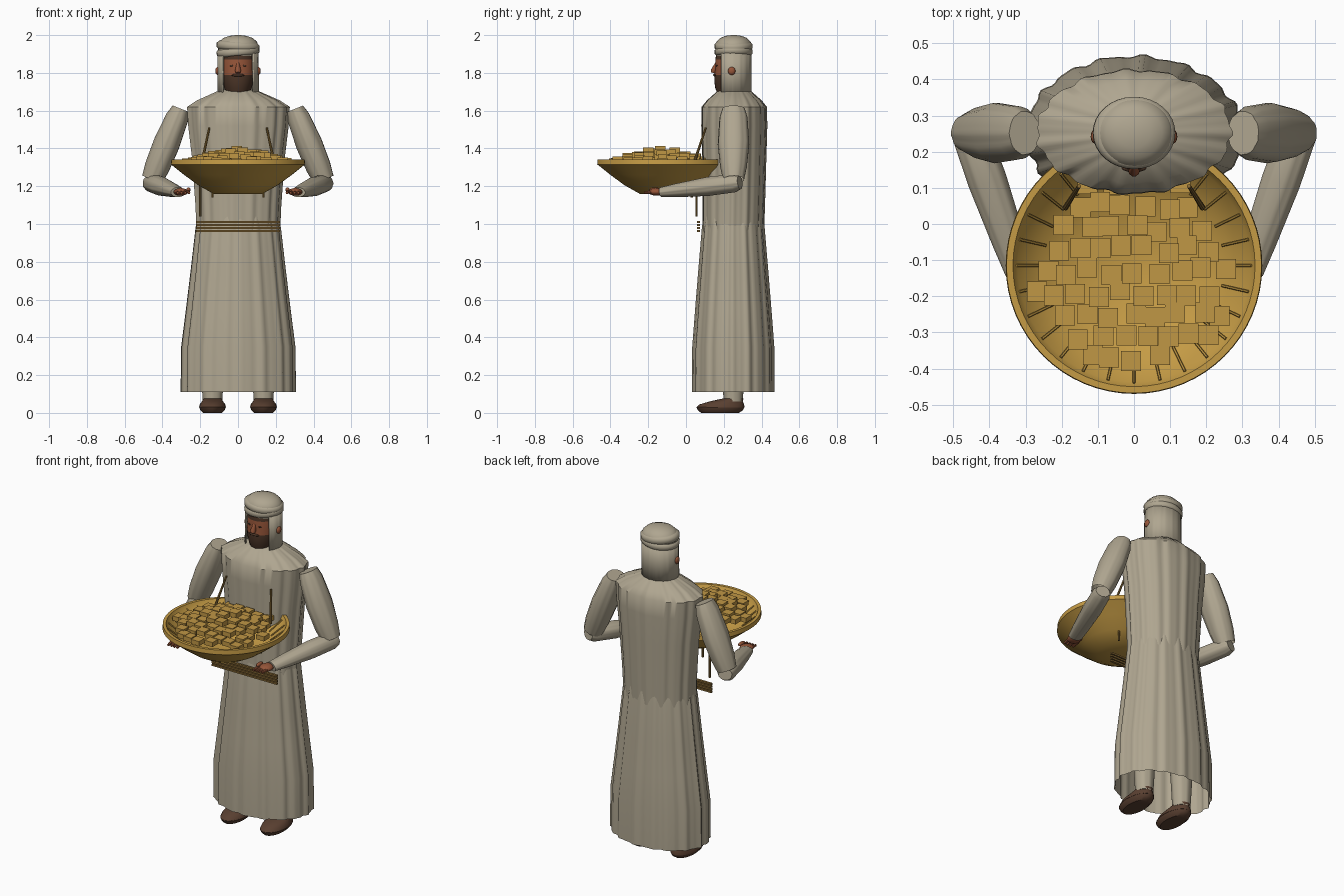
import bpy, bmesh, math, random
from mathutils import Vector, Matrix

if "Cube" in bpy.data.objects:
    bpy.data.objects.remove(bpy.data.objects["Cube"])
random.seed(4)


def material(name, rgb):
    m = bpy.data.materials.new(name)
    m.use_nodes = True
    m.diffuse_color = (*rgb, 1)
    m.node_tree.nodes["Principled BSDF"].inputs["Base Color"].default_value = (*rgb, 1)
    return m


CLOTH = material("pale linen", (0.43, 0.38, 0.28))
GOLD = material("golden tray", (0.56, 0.33, 0.06))
SWEET = material("golden sweets", (0.53, 0.31, 0.06))
WOOD = material("brown cord", (0.24, 0.14, 0.035))
SKIN = material("warm skin", (0.30, 0.09, 0.04))
HAIR = material("dark hair", (0.07, 0.035, 0.02))
SHOE = material("shoe leather", (0.10, 0.05, 0.03))


def finish(name, bm, mats, angle=40, matrix=None):
    if matrix:
        bm.transform(matrix)
    bmesh.ops.recalc_face_normals(bm, faces=bm.faces)
    me = bpy.data.meshes.new(name)
    bm.to_mesh(me)
    bm.free()
    ob = bpy.data.objects.new(name, me)
    bpy.context.collection.objects.link(ob)
    for m in mats if isinstance(mats, list) else [mats]:
        me.materials.append(m)
    if angle:
        bpy.context.view_layer.objects.active = ob
        bpy.ops.object.select_all(action='DESELECT')
        ob.select_set(True)
        bpy.ops.object.shade_smooth_by_angle(angle=math.radians(angle))
    return ob


def loft(name, rings, mat, n=24, amp=0, folds=(17, 29), caps="both",
         arc=(0, math.tau), matrix=None, angle=40, rule=None):
    """Join elliptical rings given as (z, rx, ry, cy), with optional cloth folds."""
    bm = bmesh.new()
    closed = arc[1] - arc[0] > 6.2
    count = n if closed else n + 1
    rows = []
    for z, rx, ry, cy in rings:
        row = []
        for i in range(count):
            t = arc[0] + (arc[1] - arc[0]) * i / n
            f = 1 + amp * (math.cos(folds[0] * t) + 0.6 * math.cos(folds[1] * t + 1))
            row.append(bm.verts.new((rx * f * math.cos(t), cy + ry * f * math.sin(t), z)))
        rows.append(row)
    for a, b in zip(rows, rows[1:]):
        for i in range(n):
            j = (i + 1) % count
            bm.faces.new((a[i], a[j], b[j], b[i]))
    if caps in ("both", "start"):
        bm.faces.new(rows[0])
    if caps in ("both", "end"):
        bm.faces.new(rows[-1])
    if rule:
        for f in bm.faces:
            f.material_index = rule(f.calc_center_median())
    return finish(name, bm, mat, angle, matrix)


def ball(name, loc, size, mat, rot=None, seg=20):
    bm = bmesh.new()
    bmesh.ops.create_uvsphere(bm, u_segments=seg, v_segments=seg // 2, radius=1)
    mx = Matrix.Translation(loc) @ (rot or Matrix()) @ Matrix.Diagonal((*size, 1))
    return finish(name, bm, mat, 60, mx)


def along(a, b):
    """Matrix carrying local z (0..1) onto the line from a to b, and its length."""
    a, b = Vector(a), Vector(b)
    return Matrix.Translation(a) @ (b - a).to_track_quat('Z', 'Y').to_matrix().to_4x4(), (b - a).length


def rod(name, a, b, r, mat, tip=1, n=8):
    mx, d = along(a, b)
    return loft(name, [(0, r, r, 0), (d, r * tip, r * tip, 0)], mat, n, matrix=mx)


def boxes(name, items, mat):
    bm = bmesh.new()
    for loc, size in items:
        mx = Matrix.Translation(loc) @ Matrix.Diagonal((*size, 1))
        bmesh.ops.create_cube(bm, size=1, matrix=mx)
    return finish(name, bm, mat, 0)


# Robe: flared skirt and upper tunic
loft("robe_skirt", [(0.11, 0.30, 0.215, 0.25), (0.35, 0.297, 0.213, 0.25), (0.55, 0.272, 0.198, 0.25),
                    (0.75, 0.248, 0.182, 0.25), (0.98, 0.222, 0.163, 0.25), (1.04, 0.21, 0.155, 0.25)],
     CLOTH, 120, 0.018, caps="none")
loft("robe_tunic", [(0.96, 0.218, 0.160, 0.25), (1.1, 0.224, 0.163, 0.252), (1.35, 0.242, 0.167, 0.255),
                    (1.52, 0.262, 0.172, 0.255), (1.62, 0.268, 0.170, 0.255), (1.655, 0.215, 0.142, 0.255),
                    (1.70, 0.115, 0.092, 0.255), (1.715, 0.06, 0.05, 0.255)],
     CLOTH, 120, 0.018, (15, 26), caps="end")

# Face with beard and hairline split by height
loft("head", [(1.68, 0.06, 0.07, 0.24), (1.72, 0.072, 0.083, 0.238), (1.755, 0.082, 0.088, 0.238),
              (1.79, 0.086, 0.088, 0.238), (1.83, 0.087, 0.084, 0.24), (1.872, 0.087, 0.085, 0.24),
              (1.92, 0.08, 0.08, 0.245)], [SKIN, HAIR], 28,
     rule=lambda c: 1 if c.z < 1.79 or c.z > 1.872 else 0)
mx, d = along((0, 0.165, 1.86), (0, 0.142, 1.80))
loft("nose", [(0, 0.006, 0.006, 0), (d * 0.8, 0.016, 0.016, 0), (d, 0.012, 0.012, 0)], SKIN, 10, matrix=mx)
ball("moustache", (0, 0.155, 1.788), (0.035, 0.012, 0.008), HAIR, seg=12)
for s, side in ((1, "left"), (-1, "right")):
    ball(side + "_ear", (s * 0.108, 0.242, 1.81), (0.012, 0.02, 0.022), SKIN, seg=12)
    ball(side + "_eye", (s * 0.034, 0.163, 1.838), (0.012, 0.004, 0.005), HAIR, seg=10)

# Headcloth open at the face, with wrapped cap
cloth = loft("headcloth", [(1.68, 0.11, 0.096, 0.25), (1.8, 0.109, 0.095, 0.25), (1.92, 0.108, 0.095, 0.25)],
             CLOTH, 60, 0.006, caps="none", arc=(math.radians(-42), math.radians(222)))
sol = cloth.modifiers.new("thickness", 'SOLIDIFY')
sol.thickness = 0.008
loft("cap_dome", [(1.89, 0.1, 0.09, 0.25), (1.945, 0.108, 0.096, 0.252), (1.965, 0.1, 0.09, 0.252),
                  (1.985, 0.078, 0.07, 0.252), (1.996, 0.045, 0.042, 0.252), (2.0, 0.012, 0.012, 0.252)],
     CLOTH, 32, angle=60)
for k, (z, tilt) in enumerate(((1.912, -5), (1.942, 4))):
    loft("cap_wrap_%d" % (k + 1), [(-0.022, 0.102, 0.09, 0), (-0.012, 0.113, 0.1, 0),
                                   (0.01, 0.114, 0.1, 0), (0.022, 0.1, 0.088, 0)], CLOTH, 32, angle=60,
         matrix=Matrix.Translation((0, 0.252, z)) @ Matrix.Rotation(math.radians(tilt), 4, 'Y'))

# Arms, hands, legs and shoes
for s, side in ((1, "left_"), (-1, "right_")):
    tilt = math.atan2(0.15, -0.37) * s
    loft(side + "upper_sleeve", [(0, 0.046, 0.06, 0), (0.05, 0.06, 0.074, 0), (0.2, 0.07, 0.083, 0),
                                 (0.33, 0.066, 0.07, 0), (0.405, 0.056, 0.055, 0)], CLOTH, 48, 0.015, (9, 14),
         matrix=Matrix.Translation((s * 0.302, 0.252, 1.61)) @ Matrix.Rotation(tilt, 4, 'Y'), caps="start")
    mx, d = along((s * 0.465, 0.285, 1.22), (s * 0.318, -0.13, 1.168))
    loft(side + "forearm_sleeve", [(0, 0.04, 0.036, 0), (0.03, 0.052, 0.048, 0), (d * 0.4, 0.054, 0.05, 0),
                                   (d * 0.8, 0.046, 0.036, 0), (d, 0.04, 0.026, 0)], CLOTH, 48, 0.015, (9, 14),
         matrix=mx)
    ball(side + "palm", (s * 0.303, -0.155, 1.17), (0.038, 0.045, 0.02), SKIN)
    for i in range(4):
        x = s * (0.265 + i * 0.02)
        rod(side + "finger_%d" % (i + 1), (x, -0.165, 1.172), (x - s * 0.006, -0.222, 1.165), 0.01, SKIN, 0.7)
    ball(side + "thumb", (s * 0.262, -0.165, 1.182), (0.012, 0.03, 0.012), SKIN, seg=12)
    loft(side + "trouser_leg", [(0.06, 0.05, 0.05, 0.25), (0.3, 0.065, 0.06, 0.25), (0.6, 0.075, 0.07, 0.25)],
         CLOTH, 32, 0.02, (8, 12), matrix=Matrix.Translation((s * 0.135, 0, 0)))
    loft(side + "shoe_sole", [(0, 0.05, 0.1, 0.18), (0.015, 0.065, 0.12, 0.182), (0.03, 0.07, 0.127, 0.182)],
         SHOE, 24, matrix=Matrix.Translation((s * 0.135, 0, 0)))
    loft(side + "shoe_upper", [(0.028, 0.071, 0.127, 0.182), (0.045, 0.068, 0.118, 0.19),
                               (0.062, 0.055, 0.085, 0.215), (0.076, 0.048, 0.055, 0.25)],
         SHOE, 24, matrix=Matrix.Translation((s * 0.135, 0, 0)))

# Shallow tray with rim and inner ribs
TY = -0.115
profile = [(1.16, 0.02), (1.16, 0.13), (1.205, 0.21), (1.26, 0.285), (1.308, 0.345), (1.315, 0.355),
           (1.342, 0.353), (1.342, 0.335), (1.312, 0.322), (1.265, 0.265), (1.21, 0.19), (1.19, 0.02)]
loft("tray", [(z, r, r, TY) for z, r in profile], GOLD, 64)
for i in range(28):
    a = math.tau * i / 28
    c, q = math.cos(a), math.sin(a)
    rod("tray_rib_%d" % (i + 1), (0.325 * c, TY + 0.325 * q, 1.322), (0.25 * c, TY + 0.25 * q, 1.26), 0.004, GOLD, n=6)

# Heap of square sweets, low at the edge and high in the middle
sweets = []
for row in range(-4, 5):
    for col in range(-5, 6):
        x = (col + 0.5 * (row % 2)) * 0.062 + random.uniform(-0.012, 0.012)
        y = row * 0.06 + random.uniform(-0.012, 0.012)
        r = math.hypot(x, y)
        if r < 0.275:
            z = 1.405 - 0.075 * r / 0.275 + random.uniform(-0.006, 0.006)
            sweets.append(((x, TY - 0.015 + y, z), (0.055, 0.055, 0.028)))
boxes("sweets", sweets, SWEET)

# Cords: waist bands, loose end and two sticks in the tray
boxes("waist_bands", [((0, 0.066, z), (0.445, 0.014, 0.01)) for z in (0.962, 0.978, 0.994, 1.01)], WOOD)
for s, side in ((1, "left"), (-1, "right")):
    rod(side + "_stick", (s * 0.19, 0.045, 1.33), (s * 0.152, 0.105, 1.51), 0.008, WOOD, 0.7)
    rod(side + "_tray_peg", (s * 0.135, 0.03, 1.14), (s * 0.135, 0.03, 1.2), 0.006, WOOD)
rod("hanging_cord", (-0.2, 0.055, 1.04), (-0.2, 0.055, 1.2), 0.006, WOOD)
